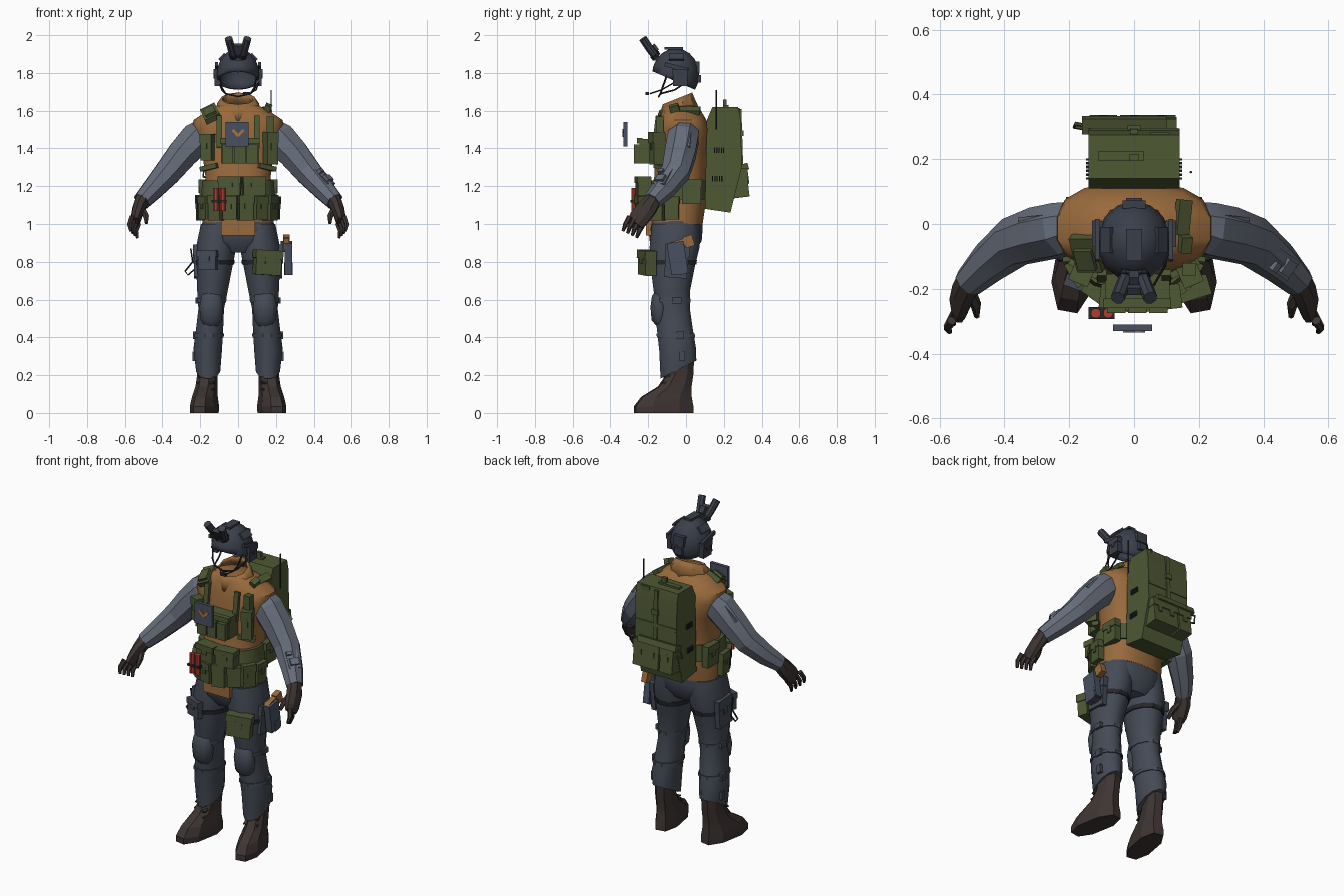
import bpy, bmesh, math
from mathutils import Matrix, Vector, Euler

cube = bpy.data.objects.get("Cube")
if cube:
    bpy.data.objects.remove(cube)


def paint(name, *srgb):
    col = [((c / 255 + 0.055) / 1.055) ** 2.4 for c in srgb] + [1]
    m = bpy.data.materials.new(name)
    m.use_nodes = True
    m.diffuse_color = col
    m.node_tree.nodes["Principled BSDF"].inputs["Base Color"].default_value = col
    return m


TAN = paint("jacket tan", 152, 106, 60)
PANTS = paint("trouser slate", 68, 74, 85)
SLEEVE = paint("sleeve grey", 102, 109, 122)
GREEN = paint("webbing green", 78, 88, 52)
BROWN = paint("leather brown", 62, 53, 50)
HELMET = paint("helmet slate", 58, 63, 74)
RED = paint("flare red", 172, 62, 50)
PLATE = paint("patch blue grey", 72, 80, 96)
ORANGE = paint("chevron orange", 178, 115, 55)
BLACK = paint("strap black", 38, 39, 43)


def finish(name, bm, mat, mirror=False, angle=30, shell=0):
    """Turn a bmesh into a finished object, smooth below the given angle."""
    bmesh.ops.recalc_face_normals(bm, faces=bm.faces)
    for f in bm.faces:
        f.smooth = True
    for e in bm.edges:
        e.smooth = e.calc_face_angle(0) < math.radians(angle)
    me = bpy.data.meshes.new(name)
    bm.to_mesh(me)
    bm.free()
    me.materials.append(mat)
    ob = bpy.data.objects.new(name, me)
    bpy.context.scene.collection.objects.link(ob)
    if shell:
        ob.modifiers.new("shell", "SOLIDIFY").thickness = shell
    if mirror:
        ob.modifiers.new("mirror", "MIRROR").use_mirror_merge = False
    return ob


def loft(name, rings, mat, n=12, path=False, mirror=False, k=1.0, angle=30, shell=0, move=None):
    """Skin rings of (x, y, z, radius a, radius b, tilt); flat or along a path."""
    bm = bmesh.new()
    pts = [Vector(r[:3]) for r in rings]
    loops = []
    for i, r in enumerate(rings):
        u, v = Vector((1, 0, 0)), Vector((0, 1, r[5] if len(r) > 5 else 0))
        if path:
            t = (pts[min(i + 1, len(pts) - 1)] - pts[max(i - 1, 0)]).normalized()
            u = t.cross((0, 1, 0) if abs(t.y) < 0.97 else (1, 0, 0)).normalized()
            v = t.cross(u)
        loop = []
        for j in range(n):
            a = math.tau * (j + 0.5) / n
            c, s = math.cos(a), math.sin(a)
            c, s = math.copysign(abs(c) ** k, c), math.copysign(abs(s) ** k, s)
            loop.append(bm.verts.new(pts[i] + u * c * r[3] + v * s * r[4]))
        loops.append(loop)
    for p, q in zip(loops, loops[1:]):
        for j in range(n):
            bm.faces.new((p[j], p[(j + 1) % n], q[(j + 1) % n], q[j]))
    if not shell:
        bm.faces.new(loops[0])
        bm.faces.new(loops[-1])
    if move:
        bm.transform(move)
    return finish(name, bm, mat, mirror, angle, shell)


def tube(name, pts, r, mat, mirror=False, n=6):
    return loft(name, [(*p, r, r) for p in pts], mat, n, True, mirror)


def boxes(name, loc, parts, mat, rot=(0, 0, 0), mirror=False):
    """Several blocks (centre, size) in one object, placed at loc with rot."""
    bm = bmesh.new()
    base = Matrix.Translation(loc) @ Euler(rot).to_matrix().to_4x4()
    for c, s in parts:
        bmesh.ops.create_cube(bm, size=1, matrix=base @ Matrix.Translation(c) @ Matrix.Diagonal((*s, 1)))
    return finish(name, bm, mat, mirror)


def box(name, loc, size, mat, rot=(0, 0, 0), mirror=False):
    return boxes(name, loc, [((0, 0, 0), size)], mat, rot, mirror)


def pouch(name, loc, size, mat=GREEN, rot=(0, 0, 0), mirror=False):
    """Block with an overhanging flap and a tab."""
    x, y, z = size
    return boxes(name, loc, [((0, 0, 0), size), ((0, -0.004, z * 0.34), (x * 1.08, y * 1.05, z * 0.34)),
                             ((0, -y * 0.53, z * 0.1), (x * 0.3, 0.008, z * 0.3))], mat, rot, mirror)


# Jacket and collar
loft("jacket", [(0, -.05, 1.0, .19, .14), (0, -.05, 1.1, .19, .155), (0, -.03, 1.25, .175, .14),
                (0, -.02, 1.4, .195, .145), (0, -.01, 1.5, .245, .14), (0, -.015, 1.55, .24, .125),
                (0, -.025, 1.61, .15, .1), (0, -.035, 1.63, .1, .08)], TAN, 16, k=.8, angle=40)
loft("collar", [(0, -.035, 1.58, .13, .105, .3), (0, -.045, 1.63, .115, .09, .4),
                (0, -.045, 1.665, .09, .078, .4)], TAN, 10, shell=.01)
box("jacket_front_flap", (0, -.195, .985), (.18, .035, .09), TAN)

# Trousers
loft("trouser_seat", [(0, -.055, .85, .1, .1), (0, -.055, .91, .19, .14), (0, -.055, .97, .2, .145),
                      (0, -.05, 1.04, .185, .138)], PANTS, 16, k=.85, angle=45)
loft("trouser_legs", [(.105, -.055, 1.0, .095, .13), (.115, -.06, .88, .11, .137), (.125, -.07, .78, .1, .122),
                      (.135, -.075, .65, .084, .1), (.142, -.07, .55, .07, .094), (.15, -.06, .45, .074, .098),
                      (.16, -.045, .34, .078, .1, .1), (.158, -.04, .23, .066, .098, .5)],
     PANTS, 12, mirror=True, angle=40)
loft("knee_pads", [(.142, -.13, .46, .035, .025), (.142, -.14, .49, .058, .042), (.142, -.14, .56, .066, .048),
                   (.14, -.14, .62, .056, .04), (.14, -.13, .65, .03, .025)], PANTS, 10, mirror=True, angle=45)
loft("knee_straps", [(.139, -.073, .605, .08, .1), (.14, -.073, .585, .08, .1)], PANTS, 12, mirror=True)
loft("calf_straps", [(.153, -.055, .42, .081, .104), (.155, -.053, .4, .082, .105)], PANTS, 12, mirror=True)
boxes("leg_buckles", (.225, -.03, 0), [((0, 0, .41), (.025, .04, .04)), ((.006, .01, .3), (.02, .03, .05)),
                                       ((-.01, -.02, .595), (.02, .05, .03))], PANTS, mirror=True)
pouch("cargo_pockets", (.218, -.05, .8), (.12, .03, .17), PANTS, (0, .08, math.pi / 2), True)

# Boots, toes turned out
loft("boots", [(0, -.1, 0, .068, .165), (0, -.1, .035, .07, .165), (0, -.085, .085, .062, .14),
               (0, -.04, .14, .055, .092), (0, -.015, .2, .052, .075), (0, -.01, .3, .055, .075)],
     BROWN, 8, mirror=True, angle=15, k=.85,
     move=Matrix.Translation((.16, -.02, 0)) @ Matrix.Rotation(.18, 4, "Z"))
boxes("boot_laces", (.17, -.115, .16), [((0, .02 * i, .03 * i), (.085, .03, .008)) for i in (-1, 0, 1)],
      BROWN, (.3, 0, .18), True)

# Sleeves and gloves
loft("sleeves", [(.17, 0, 1.5, .07, .075), (.215, -.015, 1.455, .095, .088), (.29, -.03, 1.375, .087, .088),
                 (.37, -.055, 1.275, .076, .08), (.45, -.12, 1.185, .062, .065), (.51, -.18, 1.12, .05, .048)],
     SLEEVE, 8, True, True, angle=15)
box("sleeve_pockets", (.305, -.02, 1.45), (.12, .09, .02), SLEEVE, (0, .82, -.1), True)
loft("gloves", [(.5, -.165, 1.14, .043, .043), (.525, -.205, 1.085, .036, .055), (.54, -.25, 1.03, .03, .056),
                (.545, -.27, 1.005, .02, .048)], BROWN, 8, True, True, angle=15)
for i in range(4):
    o = i - 1.5
    x, y, z = .545 - o * .012, -.262 + o * .024, 1.02 - o * .012
    loft("glove_finger_%d" % (i + 1), [(x, y, z, .015, .015), (x + .013, y - .022, z - .04, .013, .013),
                                       (x + .006, y - .035, z - .075, .008, .008)], BROWN, 6, True, True, angle=15)
loft("glove_thumbs", [(.51, -.2, 1.085, .02, .02), (.488, -.25, 1.045, .017, .017),
                      (.485, -.285, 1.005, .009, .009)], BROWN, 6, True, True, angle=15)
boxes("forearm_device", (.455, -.12, 1.245), [((0, 0, 0), (.11, .07, .02)), ((.02, 0, .015), (.04, .05, .02)),
                                             ((-.03, -.02, .015), (.02, .03, .03))], SLEEVE, (0, .75, -.6))

# Helmet, open at the face
bm = bmesh.new()
bmesh.ops.create_uvsphere(bm, u_segments=14, v_segments=10, radius=1,
                          matrix=Matrix.Translation((0, -.055, 1.79)) @ Matrix.Diagonal((.115, .125, .14, 1)))
bmesh.ops.bisect_plane(bm, geom=bm.verts[:] + bm.edges[:] + bm.faces[:], plane_co=(0, -.18, 1.81),
                       plane_no=(0, .1, .23), clear_inner=True)
finish("helmet_shell", bm, HELMET, angle=35, shell=.012)
pouch("ear_cups", (.11, -.03, 1.775), (.075, .03, .09), HELMET, (0, 0, math.pi / 2), True)
box("helmet_rails", (.114, -.05, 1.83), (.014, .13, .022), HELMET, (-.25, 0, 0), True)
boxes("helmet_fittings", (0, -.055, 1.92), [((0, -.01, .01), (.05, .1, .012)), ((0, .115, -.09), (.07, .025, .06)),
                                           ((0, -.105, -.03), (.05, .035, .05)), ((0, .125, -.15), (.05, .02, .04))], HELMET)
box("helmet_side_panels", (.085, -.05, 1.885), (.012, .08, .045), HELMET, (0, -.75, 0), True)

# Raised goggles
box("goggle_arm", (0, -.175, 1.925), (.03, .05, .04), HELMET, (.6, 0, 0))
tube("goggle_tubes", [(.025, -.165, 1.895), (.034, -.187, 1.922), (.05, -.228, 1.982)], .022, HELMET, True, 8)
tube("goggle_eyecups", [(.02, -.158, 1.887), (.026, -.17, 1.9)], .027, BLACK, True, 8)
box("goggle_bridge", (0, -.2, 1.935), (.07, .025, .03), HELMET, (.6, 0, 0))

# Chin straps and microphone
tube("chin_strap_front", [(.1, -.1, 1.79), (.085, -.125, 1.72), (.065, -.135, 1.69), (0, -.145, 1.675)], .005, BLACK, True)
tube("chin_strap_rear", [(.1, 0, 1.75), (.085, -.06, 1.71), (.065, -.135, 1.69)], .005, BLACK, True)
tube("microphone_boom", [(.11, -.06, 1.75), (.095, -.13, 1.71), (.06, -.19, 1.69)], .004, BLACK)
box("microphone", (.045, -.205, 1.69), (.035, .02, .016), BLACK)

# Waist belt and its pouches
loft("waist_belt", [(0, -.05, 1.13, .2, .165), (0, -.045, 1.23, .192, .158)], GREEN, 16, k=.8, angle=40)
for i in range(8):
    a = math.radians(-84 + 24 * i)
    pouch("belt_pouch_%d" % (i + 1), (.19 * math.sin(a), -.055 - .18 * math.cos(a), 1.085),
          (.075, .06, .12 if i % 2 else .135), rot=(0, 0, a))
for s in (-1, 1):
    pouch("magazine_pouch_%s" % ("left" if s > 0 else "right"), (.02 + .063 * s, -.225, 1.2),
          (.115, .07, .1), rot=(0, 0, s * .12))
    pouch("hip_pouch_%s" % ("left" if s > 0 else "right"), (.185 * s, .03, 1.17),
          (.1, .04, .13), rot=(0, 0, s * math.pi / 2))
for i, x in enumerate((-.118, -.08)):
    tube("flare_%d" % (i + 1), [(x, -.275, 1.07), (x, -.275, 1.19)], .016, RED, n=8)
box("flare_loop", (-.1, -.275, 1.12), (.08, .036, .012), BLACK)

# Chest rig
boxes("chest_rig", (.01, -.2, 1.385), [((0, 0, 0), (.2, .09, .13))]
      + [((x, -.055, -.015), (.058, .04, .1)) for x in (-.065, 0, .065)]
      + [((0, -.045, .055), (.21, .03, .03))], GREEN)
box("chest_straps", (.1, -.16, 1.49), (.03, .02, .17), GREEN, (-.12, 0, 0), True)
box("rig_side_straps", (.15, -.13, 1.3), (.1, .04, .025), GREEN, (0, .2, .5), True)
pouch("radio_pouch", (.17, -.15, 1.4), (.06, .07, .17), rot=(0, 0, .4))
box("radio", (.17, -.14, 1.52), (.04, .04, .1), GREEN)
pouch("right_chest_pouch", (-.16, -.15, 1.405), (.06, .06, .14), rot=(0, 0, -.4))
boxes("right_shoulder_pad", (-.145, -.09, 1.585), [((0, 0, 0), (.085, .12, .03)), ((0, -.01, .02), (.06, .07, .02))],
      GREEN, (.55, -.45, 0))
box("left_shoulder_pad", (.15, .02, 1.6), (.045, .11, .025), GREEN, (0, .55, -.1))
box("left_shoulder_light", (.155, -.06, 1.61), (.035, .05, .045), GREEN, (.3, .4, 0))
tube("antenna", [(.175, .16, 1.5), (.175, .16, 1.71)], .004, BLACK)

# Front patch with chevron
box("chest_patch", (-.005, -.32, 1.475), (.12, .02, .13), PLATE)
box("patch_chevron", (.014, -.331, 1.482), (.045, .009, .014), ORANGE, (0, -.8, 0), True)

# Backpack, side outline extruded across
bm = bmesh.new()
outline = [(.11, 1.55), (.14, 1.62), (.275, 1.62), (.288, 1.56), (.295, 1.3), (.235, 1.06), (.1, 1.08)]
face = bm.faces.new([bm.verts.new((-.14, y, z)) for y, z in outline])
side = bmesh.ops.extrude_face_region(bm, geom=[face])["geom"]
bmesh.ops.translate(bm, verts=[v for v in side if isinstance(v, bmesh.types.BMVert)], vec=(.28, 0, 0))
finish("backpack", bm, GREEN, angle=15)
boxes("backpack_straps", (0, .29, 1.46), [((0, 0, 0), (.025, .015, .3)), ((0, .005, .02), (.04, .02, .03)),
                                         ((0, 0, -.06), (.27, .01, .02))], GREEN, (.03, 0, 0))
boxes("backpack_lid", (0, .21, 1.62), [((-.04, 0, .005), (.14, .03, .012)), ((0, -.005, .02), (.03, .02, .04)),
                                      ((.08, .06, -.02), (.06, .025, .03))], GREEN)
for i, x in enumerate((-.095, 0, .085)):
    pouch("backpack_pouch_%d" % (i + 1), (x, .285, 1.215), (.085, .085, .15), rot=(-.12, 0, math.pi))
box("backpack_roll", (-.03, .305, 1.3), (.26, .05, .035), GREEN, (.3, 0, 0))
tube("backpack_loop", [(-.13, .3, 1.29), (-.18, .31, 1.29), (-.185, .3, 1.25), (-.13, .29, 1.24)], .006, GREEN)
boxes("backpack_side_loops", (.143, .165, 0), [((0, .012 * i + (.01 if z > 1.3 else 0), z), (.01, .006, .03))
                                              for z in (1.24, 1.39) for i in range(-2, 3)], BLACK, mirror=True)

# Left thigh pouch, sidearm holster and leg straps
pouch("thigh_pouch", (.155, -.205, .795), (.14, .06, .13), rot=(0, .06, .3))
loft("thigh_straps", [(.122, -.068, .81, .108, .13), (.123, -.069, .785, .106, .128)], BLACK, 12, mirror=True)
boxes("holster", (.265, -.045, .82), [((0, 0, 0), (.04, .09, .17)), ((0, .01, -.06), (.045, .05, .06)),
                                     ((-.025, .01, .06), (.03, .07, .05))], PLATE, (.15, 0, 0))
boxes("sidearm_grip", (.255, -.03, .9), [((0, 0, 0), (.03, .14, .035)), ((0, .045, -.005), (.035, .05, .06))],
      TAN, (.3, 0, 0))

# Right hip clip
tube("hip_clip", [(-.225, -.1, .86), (-.25, -.1, .87), (-.24, -.1, .8), (-.28, -.1, .75), (-.265, -.1, .73),
                  (-.23, -.1, .76), (-.225, -.1, .86)], .005, BLACK)
pouch("right_thigh_pocket", (-.16, -.185, .81), (.1, .035, .1), PANTS, (0, 0, -.35))
